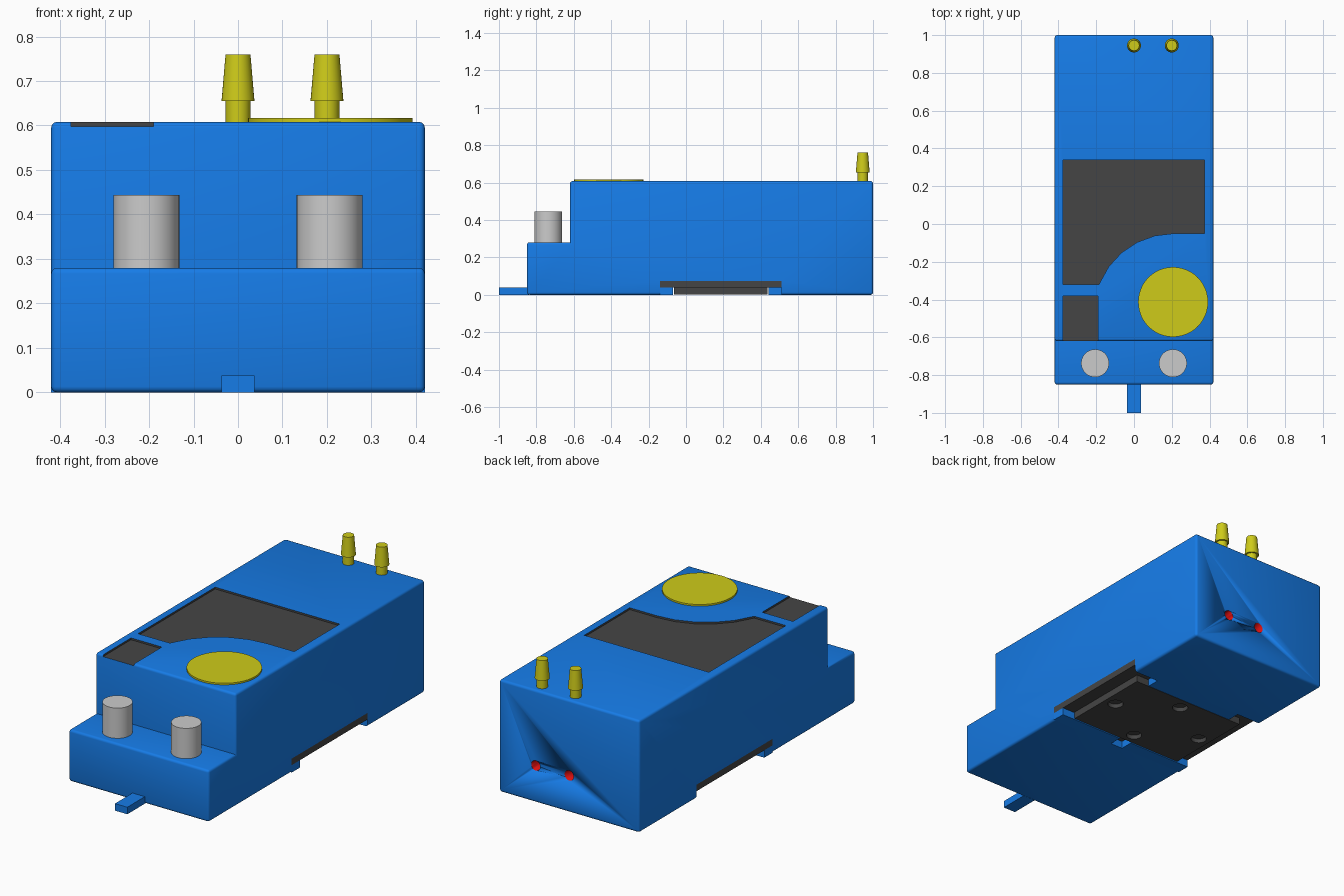
import bpy, bmesh, math

if "Cube" in bpy.data.objects:
    bpy.data.objects.remove(bpy.data.objects["Cube"])


def material(name, rgb):
    m = bpy.data.materials.new(name)
    m.diffuse_color = (*rgb, 1)
    m.use_nodes = True
    m.node_tree.nodes["Principled BSDF"].inputs["Base Color"].default_value = m.diffuse_color
    return m


BLUE = material("blue", (0.008, 0.2, 0.8))
DARK = material("dark", (0.06, 0.06, 0.06))
YELLOW = material("yellow", (0.62, 0.6, 0.01))
RED = material("red", (0.7, 0.005, 0.005))


def finish(name, bm, mat=None):
    bmesh.ops.recalc_face_normals(bm, faces=bm.faces)
    me = bpy.data.meshes.new(name)
    bm.to_mesh(me)
    bm.free()
    ob = bpy.data.objects.new(name, me)
    bpy.context.collection.objects.link(ob)
    if mat:
        me.materials.append(mat)
    return ob


def smooth(ob):
    bpy.ops.object.select_all(action='DESELECT')
    bpy.context.view_layer.objects.active = ob
    ob.select_set(True)
    bpy.ops.object.shade_smooth_by_angle(angle=math.radians(35))


def prism(name, points, offset, mat=None, bevel=0):
    """Extrude a 3D outline along an offset, optionally rounding convex edges."""
    bm = bmesh.new()
    face = bm.faces.new([bm.verts.new(p) for p in points])
    ext = bmesh.ops.extrude_face_region(bm, geom=[face], use_keep_orig=True)
    bmesh.ops.translate(bm, vec=offset, verts=[g for g in ext["geom"] if isinstance(g, bmesh.types.BMVert)])
    bmesh.ops.recalc_face_normals(bm, faces=bm.faces)
    if bevel:
        bmesh.ops.bevel(bm, geom=[e for e in bm.edges if e.is_convex], offset=bevel,
                        segments=3, profile=0.5, affect='EDGES', clamp_overlap=True)
    return finish(name, bm, mat)


def box(name, x0, x1, y0, y1, z0, z1, mat=None):
    return prism(name, [(x0, y0, z0), (x1, y0, z0), (x1, y1, z0), (x0, y1, z0)], (0, 0, z1 - z0), mat)


def lathe(name, profile, loc, mat=None, sides=32, rot=(0, 0, 0)):
    """Closed turned solid from (radius, height) pairs."""
    bm = bmesh.new()
    rings = [[bm.verts.new((r * math.cos(2 * math.pi * i / sides), r * math.sin(2 * math.pi * i / sides), z))
              for i in range(sides)] for r, z in profile]
    for a, b in zip(rings, rings[1:]):
        for i in range(sides):
            j = (i + 1) % sides
            bm.faces.new((a[i], a[j], b[j], b[i]))
    bm.faces.new(rings[0])
    bm.faces.new(rings[-1])
    ob = finish(name, bm, mat)
    ob.location, ob.rotation_euler = loc, rot
    smooth(ob)
    return ob


def cut(target, cutter):
    cutter.hide_render = True
    cutter.hide_set(True)
    mod = target.modifiers.new(cutter.name, 'BOOLEAN')
    mod.operation, mod.object = 'DIFFERENCE', cutter
    mod.solver, mod.material_mode = 'EXACT', 'TRANSFER'


# Stepped housing
outline = [(-0.85, 0), (1, 0), (1, 0.608), (-0.62, 0.608), (-0.62, 0.28), (-0.85, 0.28)]
housing = prism("housing", [(-0.42, y, z) for y, z in outline], (0.84, 0, 0), BLUE, 0.013)
smooth(housing)

# Cross slot underneath
cut(housing, box("slot_cutter", -0.5, 0.5, -0.14, 0.51, -0.1, 0.075, BLUE))

# Dark recessed label panels on top
arc = [(0.21 + 0.425 * math.cos(math.radians(a)), -0.475 + 0.425 * math.sin(math.radians(a)))
       for a in (90, 103.5, 117, 130.5, 144, 158.5)]
panel = [(-0.375, -0.32), (-0.375, 0.34), (0.372, 0.34), (0.372, -0.05)] + arc
cut(housing, prism("panel_cutter", [(x, y, 0.598) for x, y in panel], (0, 0, 0.1), DARK))
cut(housing, box("small_panel_cutter", -0.375, -0.19, -0.7, -0.38, 0.598, 0.7, DARK))

# Red sockets in the back face
for i, x in enumerate((0, 0.2)):
    cut(housing, lathe(f"socket_cutter_{i}", [(0.027, -0.06), (0.027, 0.06)], (x, 1, 0.2), RED,
                       24, (math.pi / 2, 0, 0)))

# Mounting plate and raised pad with four screw recesses
box("mounting_plate", -0.42, 0.42, -0.14, 0.51, 0.04, 0.075, DARK)
pad = box("mounting_pad", -0.345, 0.345, -0.065, 0.435, 0.002, 0.04, DARK)
for i, (x, y) in enumerate(((0.28, 0.185), (-0.28, 0.185), (0, 0.37), (0, 0))):
    cut(pad, lathe(f"screw_cutter_{i}", [(0.04, -0.03), (0.04, 0.025)], (x, y, 0), DARK, 24))

# Retaining lips under the plate
for s, side in ((1, "right"), (-1, "left")):
    a, b = sorted((s * 0.037, s * 0.42))
    box(f"front_lip_{side}", a, b, -0.14, -0.07, 0, 0.04, BLUE)
box("back_lip", -0.27, 0.27, 0.44, 0.51, 0, 0.04, BLUE)

# Latch tab at the front
box("latch_tab", -0.037, 0.037, -1, -0.84, 0, 0.038, BLUE)

# Yellow gauge disc
lathe("gauge_disc", [(0.185, 0.6), (0.185, 0.617)], (0.207, -0.413, 0), YELLOW, 48)

# Terminal posts
for s, side in ((1, "right"), (-1, "left")):
    lathe(f"terminal_{side}", [(0.074, 0.27), (0.074, 0.444)], (s * 0.206, -0.737, 0), None, 40)

# Hose barbs
for i, x in enumerate((0, 0.2)):
    lathe(f"hose_barb_{i}", [(0.028, 0.6), (0.028, 0.655), (0.037, 0.655), (0.028, 0.76)],
          (x, 0.945, 0), YELLOW, 32)
